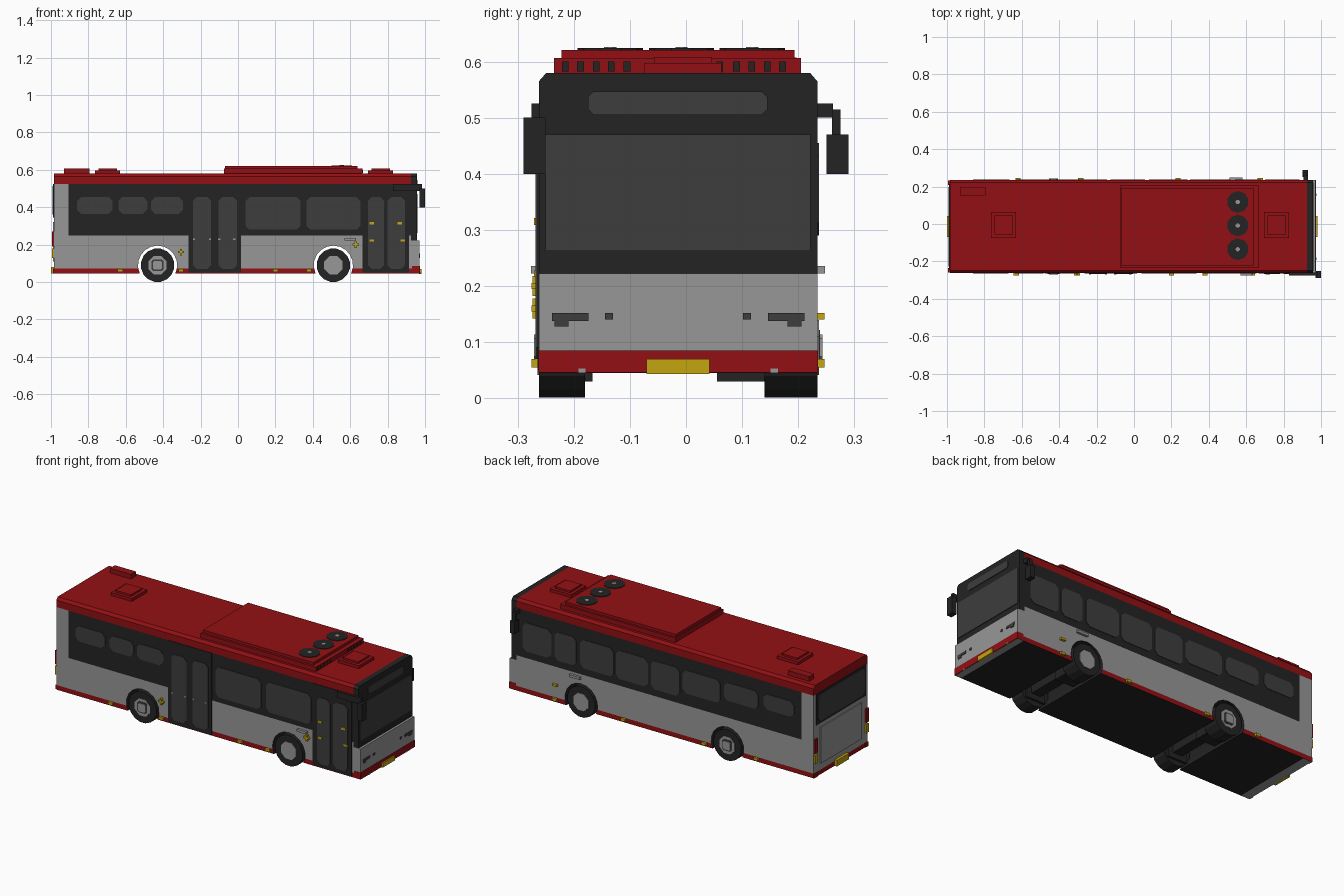
import bpy, bmesh, math
from mathutils import Vector

cube = bpy.data.objects.get("Cube")
if cube:
    bpy.data.objects.remove(cube, do_unlink=True)


def material(name, r, g, b):
    m = bpy.data.materials.new(name)
    m.use_nodes = True
    m.diffuse_color = (r, g, b, 1)
    bsdf = m.node_tree.nodes["Principled BSDF"]
    bsdf.inputs["Base Color"].default_value = (r, g, b, 1)
    bsdf.inputs["Roughness"].default_value = 0.8
    return m


RED = material("red", 0.29, 0.005, 0.007)
GREY = material("silver_grey", 0.31, 0.31, 0.31)
DARK = material("near_black", 0.017, 0.017, 0.017)
GLASS = material("tinted_glass", 0.047, 0.047, 0.047)
YELLOW = material("amber", 0.55, 0.38, 0.005)

YR, YL = -0.262, 0.234          # the two body sides
YC = (YR + YL) / 2


def finish(name, bm, mats):
    bmesh.ops.recalc_face_normals(bm, faces=bm.faces)
    me = bpy.data.meshes.new(name)
    bm.to_mesh(me)
    bm.free()
    for m in mats:
        me.materials.append(m)
    ob = bpy.data.objects.new(name, me)
    bpy.context.collection.objects.link(ob)
    return ob


def prism_mesh(pts, axis, a, b):
    """Extrude a 2D outline along an axis from a to b."""
    place = {"x": lambda u, v: (a, u, v), "y": lambda u, v: (u, a, v),
             "z": lambda u, v: (u, v, a)}[axis]
    bm = bmesh.new()
    face = bm.faces.new([bm.verts.new(place(u, v)) for u, v in pts])
    ext = bmesh.ops.extrude_face_region(bm, geom=[face])
    shift = Vector([b - a if c == axis else 0 for c in "xyz"])
    bmesh.ops.translate(bm, vec=shift, verts=[e for e in ext["geom"] if isinstance(e, bmesh.types.BMVert)])
    return bm


def prism(name, pts, axis, a, b, mat):
    return finish(name, prism_mesh(pts, axis, a, b), [mat])


def box(name, x0, x1, y0, y1, z0, z1, mat):
    return prism(name, [(x0, y0), (x1, y0), (x1, y1), (x0, y1)], "z", z0, z1, mat)


def rounded(u0, u1, v0, v1, c=0.015):
    return [(u0 + c, v0), (u1 - c, v0), (u1, v0 + c), (u1, v1 - c),
            (u1 - c, v1), (u0 + c, v1), (u0, v1 - c), (u0, v0 + c)]


def circle(u, v, r, n=16):
    return [(u + r * math.cos((i + .5) * math.tau / n), v + r * math.sin((i + .5) * math.tau / n))
            for i in range(n)]


def side_plate(name, side, x0, x1, z0, z1, mat, lift=0.004, corner=0.0):
    pts = rounded(x0, x1, z0, z1, corner) if corner else [(x0, z0), (x1, z0), (x1, z1), (x0, z1)]
    y = YL if side > 0 else YR
    return prism(name, pts, "y", y - side * 0.002, y + side * lift, mat)


# Lower body with open wheel arches
AXLES = (-0.43, 0.51)
WZ, WR, ARCH = 0.09, 0.09, 0.105
outline = [(-0.985, 0.222), (-0.985, 0.045)]
start = math.asin((0.045 - WZ) / ARCH)
for ax in AXLES:
    for i in range(13):
        t = math.pi - start - i * (math.pi - 2 * start) / 12
        outline.append((ax + ARCH * math.cos(t), WZ + ARCH * math.sin(t)))
outline += [(0.97, 0.045), (0.97, 0.222)]
bm = prism_mesh(outline, "y", YR, YL)
bmesh.ops.recalc_face_normals(bm, faces=bm.faces)
for co, no in (((0, 0, 0.072), (0, 0, 1)), ((-0.93, 0, 0), (1, 0, 0)), ((0.93, 0, 0), (1, 0, 0))):
    bmesh.ops.bisect_plane(bm, geom=bm.verts[:] + bm.edges[:] + bm.faces[:], plane_co=co, plane_no=no)
for f in bm.faces:
    c = f.calc_center_median()
    if abs(f.normal.y) < 0.5 and abs(c.x) < 0.93:
        f.material_index = 2                     # floor and arches
    elif f.normal.z > -0.5 and max(v.co.z for v in f.verts) < 0.0725:
        f.material_index = 1                     # skirt stripe
finish("lower_body", bm, [GREY, RED, DARK])
box("front_bumper", 0.93, 0.973, YR - 0.001, YL + 0.001, 0.046, 0.085, RED)

# Upper body
box("belt_panel", -0.985, 0.925, YR, YL, 0.222, 0.25, GREY)
box("rear_column", -0.985, -0.905, YR, YL, 0.25, 0.525, GREY)
box("window_band", -0.905, 0.925, YR, YL, 0.25, 0.525, DARK)


def capped(z0):
    return [(YR, z0), (YL, z0), (YL, 0.565), (YL - 0.013, 0.58), (YR + 0.013, 0.58), (YR, 0.565)]


prism("roof", capped(0.525), "x", -0.985, 0.925, RED)
prism("front_frame", capped(0.222), "x", 0.925, 0.957, DARK)

# Front glass, destination display and lamps
box("windshield", 0.955, 0.961, YR + 0.012, YL - 0.012, 0.262, 0.47, GLASS)
prism("destination_display", rounded(-0.175, 0.145, 0.505, 0.547, 0.01), "x", 0.955, 0.961, GLASS)
for s in (-1, 1):
    box("headlamp", 0.968, 0.974, *sorted((YC + s * 0.16, YC + s * 0.225)), 0.138, 0.152, GLASS)
    box("headlamp_lower", 0.968, 0.974, *sorted((YC + s * 0.195, YC + s * 0.22)), 0.128, 0.138, GLASS)
    box("fog_lamp", 0.968, 0.974, *sorted((YC + s * 0.116, YC + s * 0.13)), 0.14, 0.152, GLASS)
    box("tow_cover", 0.97, 0.975, *sorted((YC + s * 0.165, YC + s * 0.178)), 0.045, 0.053, GREY)
box("front_plate", 0.968, 0.98, -0.07, 0.042, 0.043, 0.07, YELLOW)

# Rear window, lamps and plate
box("rear_surround", -0.988, -0.98, YR + 0.02, YL - 0.02, 0.345, 0.525, DARK)
prism("rear_window", rounded(YR + 0.035, YL - 0.035, 0.36, 0.515, 0.02), "x", -0.991, -0.985, GLASS)
box("engine_hatch", -0.99, -0.98, YR + 0.06, YL - 0.06, 0.11, 0.32, GREY)
for s in (-1, 1):
    y0, y1 = sorted((YC + s * 0.222, YC + s * 0.246))
    box("tail_lamp", -0.995, -0.98, y0, y1, 0.19, 0.27, RED)
    box("rear_indicator", -0.995, -0.98, y0, y1, 0.13, 0.18, YELLOW)
    box("rear_bumper_corner", -0.99, -0.98, y0, y1, 0.046, 0.072, RED)
box("rear_plate", -1.0, -0.98, -0.07, 0.042, 0.045, 0.08, YELLOW)

# Right side doors and windows
for x0, x1, leaves in ((-0.265, 0.015, ((-0.24, -0.145), (-0.105, -0.005))),
                       (0.665, 0.915, ((0.695, 0.78), (0.80, 0.892)))):
    side_plate("door_frame", -1, x0, x1, 0.05, 0.525, DARK, 0.003)
    for a, b in leaves:
        side_plate("door_glass", -1, a, b, 0.07, 0.455, GLASS, 0.006, 0.02)
for x, z in ((0.715, 0.315), (0.865, 0.315), (0.715, 0.222), (0.88, 0.222)):
    side_plate("door_handle", -1, x - 0.012, x + 0.012, z - 0.006, z + 0.006, YELLOW, 0.009)
for x in (-0.235, -0.15, -0.1, -0.02):
    side_plate("door_button", -1, x - 0.006, x + 0.006, 0.226, 0.234, GREY, 0.009)
for a, b, z in ((-0.86, -0.67, 0.365), (-0.64, -0.485, 0.365), (-0.465, -0.295, 0.365),
                (0.04, 0.335, 0.28), (0.365, 0.655, 0.28)):
    side_plate("right_window", -1, a, b, z, 0.455, GLASS, 0.003, 0.022)

# Left side windows
for a, b, z in ((0.70, 0.885, 0.29), (0.54, 0.68, 0.29), (0.30, 0.515, 0.29), (0.08, 0.285, 0.29),
                (-0.125, 0.06, 0.29), (-0.385, -0.145, 0.32), (-0.63, -0.41, 0.35), (-0.86, -0.665, 0.365)):
    side_plate("left_window", 1, a, b, z, 0.455, GLASS, 0.003, 0.022)

# Side marker lamps and small fittings
for side, xs in ((1, (-0.62, -0.285, 0.235, 0.675)), (-1, (-0.63, -0.305, 0.20, 0.38))):
    for x in xs:
        side_plate("side_marker", side, x - 0.014, x + 0.014, 0.055, 0.07, YELLOW, 0.013)
for x, z in ((0.63, 0.2), (-0.305, 0.16)):
    side_plate("reflector_bar", -1, x - 0.017, x + 0.017, z - 0.005, z + 0.005, YELLOW, 0.013)
    side_plate("reflector_post", -1, x - 0.006, x + 0.006, z - 0.018, z + 0.018, YELLOW, 0.012)
side_plate("left_indicator", 1, 0.66, 0.69, 0.14, 0.152, YELLOW, 0.013)
side_plate("left_trim", 1, 0.51, 0.58, 0.222, 0.236, GREY, 0.014)
side_plate("right_trim", -1, 0.57, 0.63, 0.222, 0.236, GREY, 0.014)

# Wheels and axles
for ax in AXLES:
    for s, y_out, y_in in ((-1, YR, -0.18), (1, YL, 0.14)):
        prism("tyre", circle(ax, WZ, WR), "y", y_in, y_out, DARK)
        prism("rim", circle(ax, WZ, 0.053, 8), "y", y_out - s * 0.01, y_out + s * 0.003, GREY)
        if ax < 0:
            prism("rim_recess", rounded(ax - 0.032, ax + 0.032, WZ - 0.032, WZ + 0.032, 0.01), "y",
                  y_out, y_out + s * 0.005, GLASS)
            prism("hub", rounded(ax - 0.024, ax + 0.024, WZ - 0.024, WZ + 0.024, 0.008), "y",
                  y_out, y_out + s * 0.009, GREY)
    box("axle", ax - 0.03, ax + 0.03, -0.18, 0.14, 0.06, 0.12, DARK)
    box("suspension_left", ax - 0.06, ax + 0.06, 0.055, 0.14, 0.03, 0.12, DARK)
    box("suspension_right", ax - 0.06, ax + 0.06, -0.18, -0.167, 0.03, 0.12, DARK)

# Roof equipment
box("roof_unit_base", -0.075, 0.665, -0.235, 0.205, 0.575, 0.606, RED)
box("roof_unit_top", -0.07, 0.64, -0.222, 0.193, 0.6, 0.621, RED)
for y in (-0.215, -0.188, -0.16, -0.133, -0.105, 0.06, 0.09, 0.117, 0.145, 0.172):
    box("roof_vent_slot", 0.66, 0.668, y - 0.006, y + 0.006, 0.582, 0.6, DARK)
for y in (0.118, -0.008, -0.135):
    prism("roof_fan", circle(0.555, y, 0.058, 10), "z", 0.615, 0.624, DARK)
    prism("fan_hub", circle(0.555, y, 0.012, 8), "z", 0.62, 0.626, GREY)
for name, x0, x1 in (("rear_hatch", -0.765, -0.63), ("front_hatch", 0.695, 0.83)):
    box(name, x0, x1, -0.075, 0.063, 0.575, 0.597, RED)
    box(name + "_lid", x0 + 0.018, x1 - 0.018, -0.057, 0.045, 0.59, 0.608, RED)
box("roof_intake", -0.93, -0.795, 0.152, 0.197, 0.575, 0.607, RED)

# Mirrors
box("right_mirror_arm", 0.83, 0.985, -0.275, -0.26, 0.488, 0.525, DARK)
box("right_mirror", 0.97, 1.0, -0.29, -0.25, 0.4, 0.5, DARK)
box("left_mirror_arm", 0.905, 0.93, 0.23, 0.262, 0.5, 0.525, DARK)
box("left_mirror_post", 0.905, 0.925, 0.26, 0.275, 0.46, 0.515, DARK)
box("left_mirror", 0.9, 0.93, 0.25, 0.29, 0.4, 0.47, DARK)
